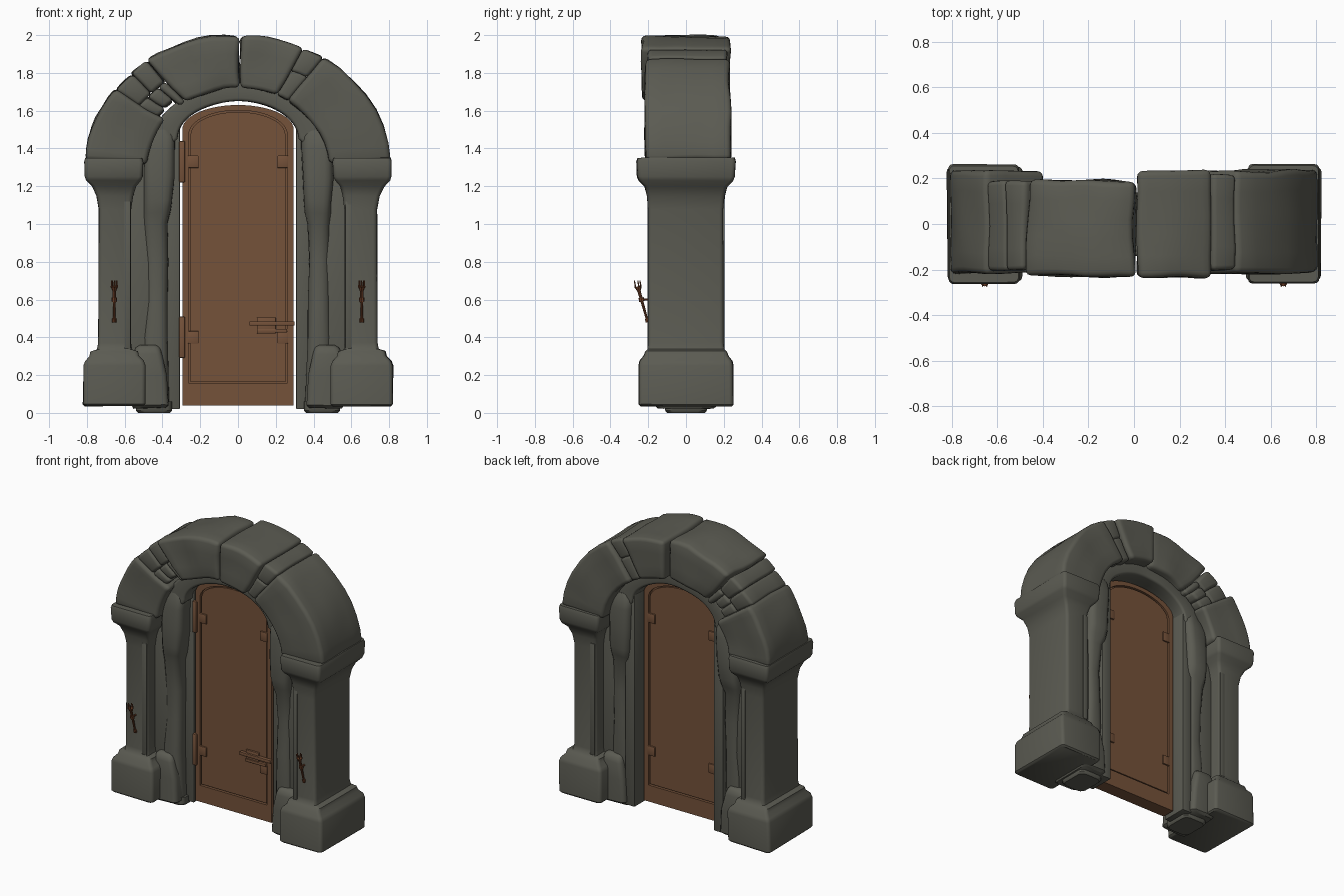
import bpy, bmesh, math
from mathutils import Vector, noise

if "Cube" in bpy.data.objects:
    bpy.data.objects.remove(bpy.data.objects["Cube"])

def material(name, rgb):
    m = bpy.data.materials.new(name)
    m.diffuse_color = (*rgb, 1)
    m.use_nodes = True
    m.node_tree.nodes["Principled BSDF"].inputs["Base Color"].default_value = m.diffuse_color
    return m

STONE = material("grey_stone", (0.105, 0.105, 0.085))
WOOD = material("brown_wood", (0.178, 0.084, 0.042))
RUST = material("rusty_iron", (0.17, 0.055, 0.022))

def finish(bm, name, mat, bevel=0, seg=3, amp=0, limit=0.8):
    """Round the sharp edges, roughen, and turn the bmesh into an object."""
    bmesh.ops.recalc_face_normals(bm, faces=bm.faces)
    if bevel:
        edges = [e for e in bm.edges if len(e.link_faces) == 2 and e.calc_face_angle() > limit]
        bmesh.ops.bevel(bm, geom=edges, offset=bevel, segments=seg, profile=0.5,
                        affect='EDGES', clamp_overlap=True)
    if amp:
        for v in bm.verts:
            v.co += noise.noise_vector(v.co * 5 + Vector((3.1, 7.7, 1.3))) * amp
    me = bpy.data.meshes.new(name)
    bm.to_mesh(me)
    bm.free()
    me.materials.append(mat)
    ob = bpy.data.objects.new(name, me)
    bpy.context.collection.objects.link(ob)
    return ob

def box(name, x, y, z, mat, bevel=0.004, seg=2):
    bm = bmesh.new()
    bmesh.ops.create_cube(bm, size=1)
    for v in bm.verts:
        v.co = [(r[0] + r[1]) / 2 + c * (r[1] - r[0]) for r, c in zip((x, y, z), v.co)]
    return finish(bm, name, mat, bevel, seg)

def rounded_rect(x0, x1, y0, y1, r):
    pts = []
    for i, (cx, cy) in enumerate(((x1 - r, y1 - r), (x0 + r, y1 - r), (x0 + r, y0 + r), (x1 - r, y0 + r))):
        for k in range(4):
            a = math.radians(i * 90 + k * 30)
            pts.append((cx + r * math.cos(a), cy + r * math.sin(a)))
    return pts

def loft(name, levels, side, r, amp):
    """Stack rounded rectangles given as (z, x0, x1, half depth); side mirrors x."""
    bm = bmesh.new()
    loops = [[bm.verts.new((side * x, y, z)) for x, y in rounded_rect(x0, x1, -d, d, r)]
             for z, x0, x1, d in levels]
    n = len(loops[0])
    for lo, hi in zip(loops, loops[1:]):
        for i in range(n):
            j = (i + 1) % n
            bm.faces.new((lo[i], lo[j], hi[j], hi[i]))
    bm.faces.new(loops[0])
    bm.faces.new(loops[-1])
    return finish(bm, name, STONE, amp=amp)

# Ellipses as (half width, height, centre z)
ARCH_IN, ARCH_OUT = (0.48, 0.42, 1.3), (0.81, 0.70, 1.3)

def wedge(name, t0, t1, y0, y1, f0=0, f1=1, inner=ARCH_IN, outer=ARCH_OUT,
          cuts=(6, 2, 4), bevel=0.025, amp=0.012):
    """Arch stone between two angles and two radial fractions."""
    bm = bmesh.new()
    bmesh.ops.create_cube(bm, size=1)
    for axis, c in enumerate(cuts):
        edges = [e for e in bm.edges if abs(e.verts[0].co[axis] - e.verts[1].co[axis]) > 0.9]
        bmesh.ops.subdivide_edges(bm, edges=edges, cuts=c, use_grid_fill=True)
    for v in bm.verts:
        u, f, w = (c + 0.5 for c in v.co)
        t = math.radians(t0 + (t1 - t0) * u)
        f = f0 + (f1 - f0) * f
        a, b, c = (i + (o - i) * f for i, o in zip(inner, outer))
        v.co = (a * math.cos(t), y0 + (y1 - y0) * w, c + b * math.sin(t))
    return finish(bm, name, STONE, bevel, 3, amp)

# Outer arch stones
wedge("right_springer", 3, 56.3, -0.215, 0.235)
wedge("left_springer", 143.5, 177, -0.215, 0.235)
wedge("left_crown_stone", 89.6, 126, -0.23, 0.19, amp=0.02)
wedge("right_crown_stone", 64.5, 88.8, -0.235, 0.235)
for i, (t0, t1, f0, f1) in enumerate([(135, 144, 0.5, 0.98), (126.5, 135, 0.5, 1.0),
                                      (137.5, 144.3, 0.12, 0.5), (130.5, 137.5, 0.15, 0.5),
                                      (126, 130.5, 0.0, 0.5),
                                      (56.2, 64.5, 0.52, 1.0), (55.8, 64.5, 0.0, 0.54)]):
    wedge(f"small_arch_stone_{i + 1}", t0, t1, -0.2, 0.185 if i < 5 else 0.215, f0, f1,
          cuts=(1, 1, 3), bevel=0.02)

# Inner arch moulding
wedge("inner_arch", 0, 180, -0.14, 0.14, inner=(0.32, 0.2, 1.45), outer=(0.5, 0.45, 1.3),
      cuts=(30, 1, 3), bevel=0.018, amp=0.004)

PILLAR = [(0.035, 0.50, 0.81, 0.24), (0.045, 0.49, 0.82, 0.25), (0.25, 0.49, 0.82, 0.25),
          (0.275, 0.50, 0.81, 0.245), (0.30, 0.525, 0.785, 0.225), (0.325, 0.53, 0.78, 0.215),
          (0.335, 0.56, 0.745, 0.205), (0.37, 0.565, 0.738, 0.2), (1.08, 0.565, 0.738, 0.2),
          (1.15, 0.555, 0.75, 0.207), (1.2, 0.54, 0.775, 0.22), (1.23, 0.515, 0.805, 0.25),
          (1.25, 0.505, 0.812, 0.258), (1.33, 0.50, 0.815, 0.262), (1.35, 0.505, 0.81, 0.255)]
COLUMN = [(0.03, 0.36, 0.50, 0.12), (0.40, 0.37, 0.50, 0.125), (0.6, 0.37, 0.49, 0.125),
          (0.8, 0.37, 0.49, 0.125), (1.0, 0.365, 0.495, 0.13), (1.06, 0.35, 0.50, 0.15),
          (1.12, 0.345, 0.50, 0.165), (1.25, 0.34, 0.50, 0.168), (1.4, 0.335, 0.50, 0.165),
          (1.46, 0.335, 0.49, 0.155), (1.5, 0.35, 0.46, 0.14)]
COLUMN_BASE = [(0.025, 0.38, 0.55, 0.15), (0.04, 0.365, 0.56, 0.165), (0.20, 0.375, 0.56, 0.165),
               (0.31, 0.40, 0.55, 0.16), (0.345, 0.41, 0.54, 0.15), (0.36, 0.42, 0.52, 0.13)]

def rod(bm, p, q, r0, r1, n=8):
    p, q = Vector(p), Vector(q)
    d = q - p
    m = d.to_track_quat('Z', 'Y').to_matrix().to_4x4()
    m.translation = (p + q) / 2
    bmesh.ops.create_cone(bm, cap_ends=True, segments=n, radius1=r0, radius2=r1,
                          depth=d.length, matrix=m)

for side, word in ((-1, "left"), (1, "right")):
    loft(word + "_pillar", PILLAR, side, 0.022, 0.006)
    loft(word + "_inner_column", COLUMN, side, 0.045, 0.014)
    loft(word + "_column_base", COLUMN_BASE, side, 0.03, 0.008)
    loft(word + "_footing", [(0, 0.36, 0.53, 0.10), (0.012, 0.35, 0.54, 0.11),
                             (0.06, 0.35, 0.54, 0.11)], side, 0.04, 0)
    # Wall behind column, flat jamb beside the door, narrow fillet on the shaft
    def xs(a, b):
        return sorted((side * a, side * b))
    box(word + "_wall", xs(0.42, 0.60), (-0.11, 0.11), (0.05, 1.42), STONE, 0.01)
    box(word + "_jamb", xs(0.308, 0.38), (-0.05, 0.13), (0.02, 1.53), STONE)
    for y in (-0.2, 0.2):
        box(word + "_shaft_fillet", xs(0.568, 0.602), (y - 0.004, y + 0.004), (0.34, 1.12), STONE, 0.002)
    # Wall torch: shaft, pommel, bracket, cup and prongs
    bm = bmesh.new()
    x = side * 0.655
    rod(bm, (x, -0.205, 0.49), (x, -0.25, 0.65), 0.006, 0.009)
    rod(bm, (x, -0.202, 0.48), (x, -0.207, 0.50), 0.011, 0.011)
    rod(bm, (x, -0.19, 0.60), (x, -0.236, 0.60), 0.006, 0.006)
    rod(bm, (x, -0.234, 0.59), (x, -0.238, 0.61), 0.014, 0.014)
    rod(bm, (x, -0.248, 0.645), (x, -0.254, 0.67), 0.010, 0.02)
    for k in range(5):
        a = k * math.tau / 5 + math.pi / 2
        dx, dy = 0.016 * math.cos(a), 0.016 * math.sin(a)
        rod(bm, (x + dx, -0.254 + dy, 0.665), (x + dx, -0.26 + dy, 0.70), 0.004, 0.003, 6)
    finish(bm, word + "_torch", RUST)

def door_outline(hw, z0, zs, rise, n=24):
    pts = [(-hw, z0), (hw, z0)]
    for i in range(n + 1):
        a = math.pi * i / n
        pts.append((hw * math.cos(a), zs + rise * math.sin(a)))
    return pts

def prism(name, pts, y0, y1, hole=None):
    """Extrude an outline through y, optionally as a frame round a hole."""
    bm = bmesh.new()
    n = len(pts)
    def ring(p, y):
        return [bm.verts.new((x, y, z)) for x, z in p]
    a, b = ring(pts, y0), ring(pts, y1)
    pairs = [(a, b)]
    if hole:
        c, d = ring(hole, y0), ring(hole, y1)
        pairs += [(c, d), (a, c), (b, d)]
    else:
        bm.faces.new(a)
        bm.faces.new(b)
    for p, q in pairs:
        for i in range(n):
            j = (i + 1) % n
            bm.faces.new((p[i], p[j], q[j], q[i]))
    return finish(bm, name, WOOD)

# Door: core, raised frame and panel with a groove between them
prism("door_core", door_outline(0.29, 0.045, 1.5, 0.122), -0.03, 0.025)
prism("door_frame", door_outline(0.295, 0.04, 1.5, 0.13), -0.05, 0.045,
      door_outline(0.26, 0.155, 1.475, 0.127))
prism("door_panel", door_outline(0.251, 0.164, 1.473, 0.12), -0.045, 0.04)

# Corner brackets on both faces, hinges on the left edge
for z in (0.40, 1.33):
    for s in (-1, 1):
        xr = sorted((s * 0.208, s * 0.265))
        for y in ((-0.055, -0.03), (0.025, 0.05)):
            box("door_bracket", xr, y, (z - 0.033, z + 0.033), WOOD, 0.004)
    box("door_hinge", (-0.312, -0.28), (-0.065, -0.03), (z - 0.11, z + 0.11), WOOD, 0.008)

# Latch: plate, bolt and lower bar
box("latch_plate", (0.10, 0.20), (-0.058, -0.04), (0.42, 0.505), WOOD)
box("latch_bolt", (0.06, 0.30), (-0.072, -0.045), (0.462, 0.485), WOOD)
box("latch_bar", (0.10, 0.26), (-0.066, -0.045), (0.425, 0.445), WOOD)

# Smooth shading with sharp creases kept
bpy.ops.object.select_all(action='DESELECT')
for ob in bpy.context.scene.objects:
    ob.select_set(True)
    bpy.context.view_layer.objects.active = ob
bpy.ops.object.shade_smooth_by_angle(angle=math.radians(40))
